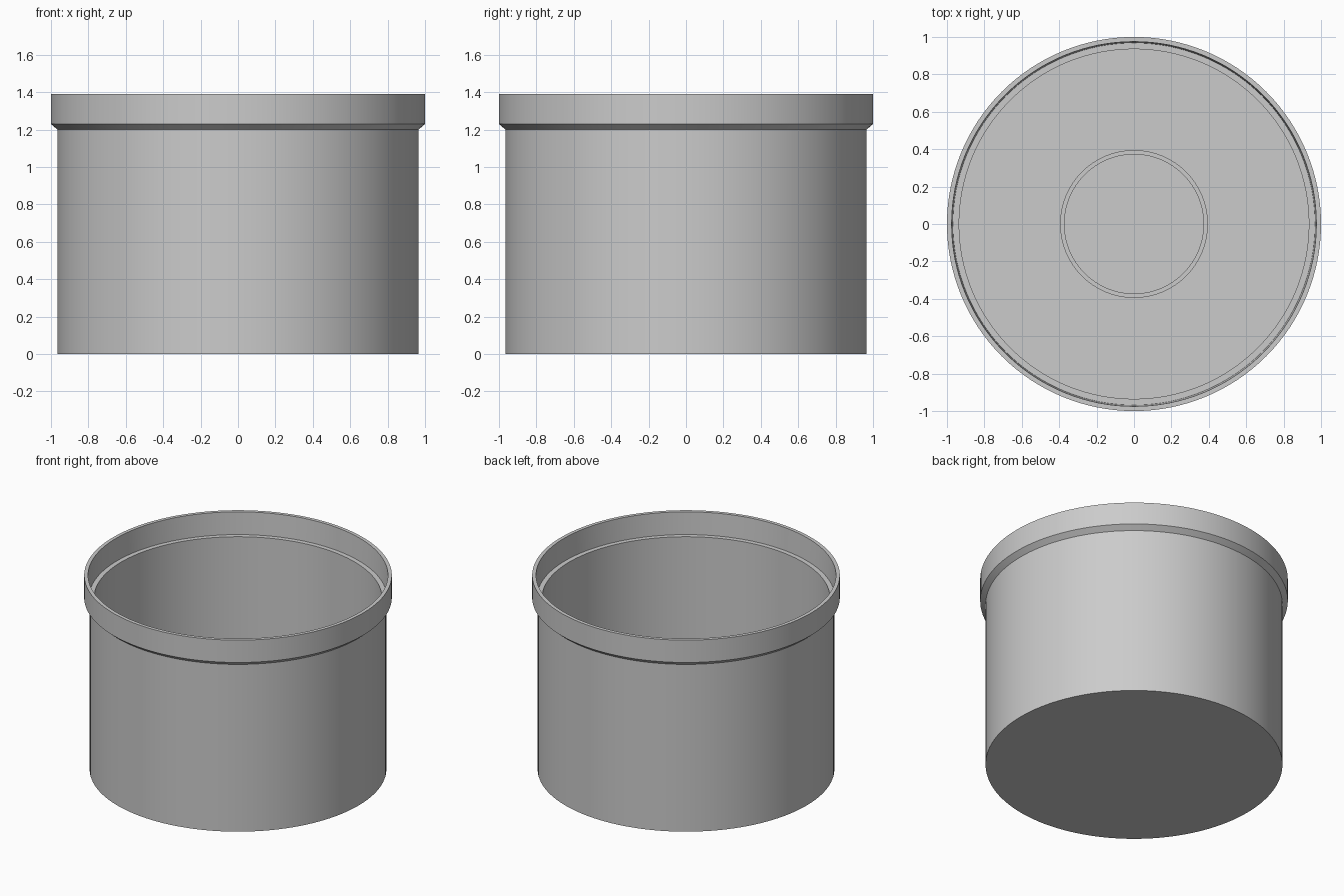
import bpy, bmesh, math
from mathutils import Matrix

cube = bpy.data.objects.get("Cube")
if cube:
    bpy.data.objects.remove(cube, do_unlink=True)

SEGMENTS = 128

grey = bpy.data.materials.new("plain grey")
grey.use_nodes = True
colour = (0.6, 0.6, 0.6, 1)
grey.diffuse_color = colour
grey.node_tree.nodes["Principled BSDF"].inputs["Base Color"].default_value = colour


def lathe(name, profile):
    """Spin a radius/height profile around z; points on the axis are merged."""
    bm = bmesh.new()
    verts = [bm.verts.new((r, 0, z)) for r, z in profile]
    edges = [bm.edges.new(pair) for pair in zip(verts, verts[1:])]
    bmesh.ops.spin(bm, geom=verts + edges, axis=(0, 0, 1), cent=(0, 0, 0),
                   angle=math.tau, steps=SEGMENTS, use_duplicate=False)
    bmesh.ops.remove_doubles(bm, verts=bm.verts, dist=1e-4)
    bmesh.ops.recalc_face_normals(bm, faces=bm.faces)
    mesh = bpy.data.meshes.new(name)
    bm.to_mesh(mesh)
    bm.free()
    mesh.materials.append(grey)
    obj = bpy.data.objects.new(name, mesh)
    bpy.context.collection.objects.link(obj)
    bpy.ops.object.select_all(action="DESELECT")
    obj.select_set(True)
    bpy.context.view_layer.objects.active = obj
    bpy.ops.object.shade_smooth_by_angle(angle=math.radians(30))
    return obj


FLOOR = 0.035
RIB_TOP = 0.07

# Cup: base, outer wall, flared collar, inner ledge, floor with a raised ring
lathe("cup", [
    (0, 0), (0.965, 0),                          # underside
    (0.965, 1.2), (1.0, 1.23), (1.0, 1.39),      # wall and collar
    (0.975, 1.39), (0.968, 1.23),                # rim and inside of collar
    (0.935, 1.23), (0.935, FLOOR),               # ledge and inner wall
    (0.395, FLOOR), (0.395, RIB_TOP),            # floor ring
    (0.372, RIB_TOP), (0.372, FLOOR), (0, FLOOR),
])
